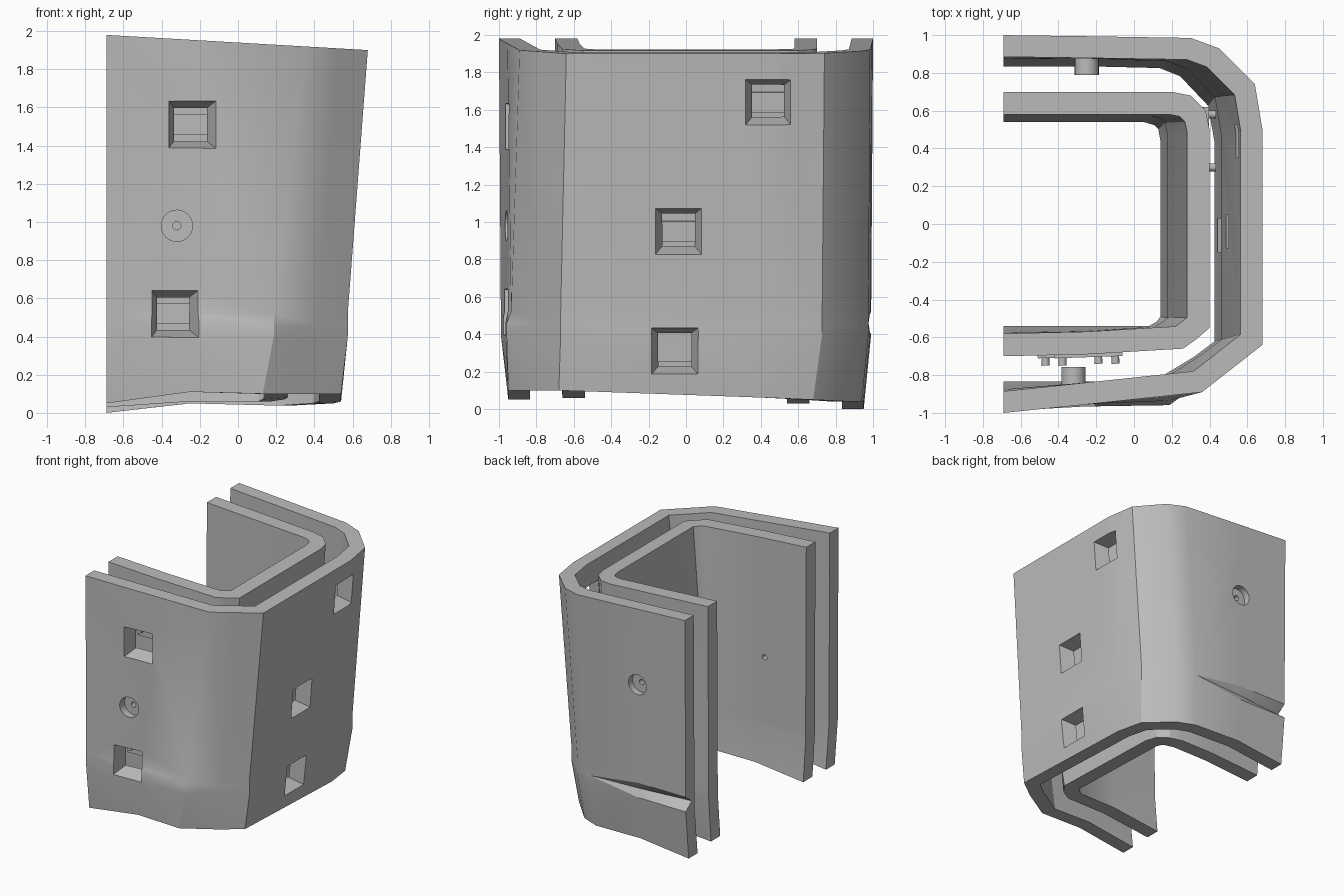
import bpy, bmesh
from math import radians, sqrt
from mathutils import Matrix, Vector

cube = bpy.data.objects.get("Cube")
if cube:
    bpy.data.objects.remove(cube)

grey = bpy.data.materials.new("plain_grey")
grey.use_nodes = True
grey.diffuse_color = (0.5, 0.5, 0.5, 1)
grey.node_tree.nodes["Principled BSDF"].inputs["Base Color"].default_value = (0.5, 0.5, 0.5, 1)


def make_object(name, bm):
    bmesh.ops.recalc_face_normals(bm, faces=bm.faces)
    mesh = bpy.data.meshes.new(name)
    bm.to_mesh(mesh)
    bm.free()
    mesh.materials.append(grey)
    obj = bpy.data.objects.new(name, mesh)
    bpy.context.collection.objects.link(obj)
    return obj


def lerp(a, b, f):
    return a + (b - a) * f


def inset_path(path, thick):
    """Mitred offset of an open path toward its left side."""
    pts = [Vector(p) for p in path]
    dirs = [(b - a).normalized() for a, b in zip(pts, pts[1:])]
    result = []
    for i, p in enumerate(pts):
        a, b = dirs[max(i - 1, 0)], dirs[min(i, len(dirs) - 1)]
        na, nb = Vector((-a.y, a.x)), Vector((-b.y, b.x))
        if i in (0, len(pts) - 1):
            result.append(Vector((p.x, p.y + na.y * thick)))
        else:
            m = (na + nb).normalized()
            result.append(p + m * thick / m.dot(na))
    return result


def knee_point(t, b):
    """Outline point at the bend near the foot of the shell."""
    y = max(lerp(t[1], b[1], 0.75), lerp(t[1], b[1], 0.2), key=abs)
    return (lerp(t[0], b[0], 0.75), y)


def shell(name, top, bottom, feet, thick, groove):
    """C-shaped wall lofted from a top outline to a narrower bottom outline."""
    knee = [knee_point(t, b) for t, b in zip(top, bottom)]
    rows = []
    for path, kind in ((top, "top"), (knee, 0.52), (knee, 0.46), (knee, 0.40), (bottom, "foot")):
        inner = inset_path(path, thick)
        row = []
        for i, (o, n) in enumerate(zip(path, inner)):
            ox, oy = o
            zo = zn = kind
            if kind == "top":
                zo, zn = (1.98 - 0.058 * (p[0] + 0.69) for p in (o, n))
            elif kind == "foot":
                zo = zn = feet[i]
            # ledge on the front, wedge groove on the back
            if groove and i < 3 and kind in (0.46, 0.40):
                oy -= 0.012 * i
            if groove and kind == 0.46 and oy > 0.5 and ox < 0:
                oy -= 0.08 * min(1, -ox / 0.6)
            row.append(((ox, oy, zo), (n.x, n.y, zn)))
        rows.append(row)
    bm = bmesh.new()
    grid = [[[bm.verts.new(c) for c in pair] for pair in row] for row in rows]
    last = len(top) - 1
    for r0, r1 in zip(grid, grid[1:]):
        for i in range(last):
            for s in (0, 1):
                bm.faces.new((r0[i][s], r0[i + 1][s], r1[i + 1][s], r1[i][s]))
        for i in (0, last):
            bm.faces.new((r0[i][0], r0[i][1], r1[i][1], r1[i][0]))
    for r in (grid[0], grid[-1]):
        for i in range(last):
            bm.faces.new((r[i][0], r[i + 1][0], r[i + 1][1], r[i][1]))
    bmesh.ops.triangulate(bm, faces=[f for f in bm.faces if len(f.verts) > 3])
    return make_object(name, bm)


def wall_frame(x, y, z, yaw, lean=0):
    """Frame on a wall: local z points outward, local y points up."""
    return (Matrix.Translation((x, y, z)) @ Matrix.Rotation(radians(yaw), 4, "Z")
            @ Matrix.Rotation(radians(90 + lean), 4, "X"))


def post(name, frame, low, high, r_low, r_high=None, sides=24, spin=0, at=(0, 0)):
    bm = bmesh.new()
    place = (frame @ Matrix.Translation((at[0], at[1], (low + high) / 2))
             @ Matrix.Rotation(radians(spin), 4, "Z"))
    bmesh.ops.create_cone(bm, cap_ends=True, segments=sides, radius1=r_low,
                          radius2=r_high or r_low, depth=high - low, matrix=place)
    return make_object(name, bm)


def plate(name, frame, size):
    bm = bmesh.new()
    bmesh.ops.create_cube(bm, size=1, matrix=frame @ Matrix.Diagonal((*size, 1)))
    return make_object(name, bm)


def cut(target, cutters):
    for c in cutters:
        c.hide_render = True
        mod = target.modifiers.new("cut", "BOOLEAN")
        mod.operation, mod.solver, mod.object = "DIFFERENCE", "EXACT", c
    graph = bpy.context.evaluated_depsgraph_get()
    graph.update()
    mesh = bpy.data.meshes.new_from_object(target.evaluated_get(graph))
    target.modifiers.clear()
    target.data = mesh


# Outer and inner shells
outer = shell(
    "outer_shell",
    [(-.69, -1), (-.25, -.955), (.36, -.89), (.52, -.765), (.68, -.64), (.68, .5),
     (.64, .74), (.45, .93), (.3, .985), (-.25, .994), (-.69, 1)],
    [(-.69, -.95), (-.25, -.95), (.13, -.95), (.38, -.8), (.54, -.68), (.54, .45),
     (.5, .68), (.31, .88), (.16, .94), (-.25, .95), (-.69, .95)],
    [.05, .11, .1, .1, .1, .06, .05, .04, .04, .05, 0], .115, True)
inner = shell(
    "inner_shell",
    [(-.69, -.7), (-.25, -.69), (.26, -.66), (.33, -.61), (.4, -.55), (.4, .5),
     (.38, .6), (.3, .68), (.2, .7), (-.25, .7), (-.69, .7)],
    [(-.69, -.66), (-.25, -.66), (.11, -.66), (.2, -.61), (.26, -.53), (.26, .45),
     (.24, .56), (.17, .63), (.07, .66), (-.25, .66), (-.69, .66)],
    [.06, .11, .11, .11, .11, .08, .07, .06, .06, .06, .03], .12, False)


def right_x(x_top, z):
    return x_top - 0.14 * (1.92 - z) / 1.85


# Window positions, with matching plates on the inner shell
windows = [(wall_frame(x, y, z, 5), wall_frame(x, -.69, z, 2))
           for x, y, z in ((-.24, -.953, 1.51), (-.33, -.965, .52))]
windows += [(wall_frame(right_x(.68, z), y, z, 90, 4), wall_frame(right_x(.4, z), y, z, 90, 4))
            for y, z in ((.44, 1.64), (-.04, .95), (-.06, .31))]
cutters = [post("window_cutter", f, -.2, .05, .06 * sqrt(2), .138 * sqrt(2), 4, 45)
           for f, _ in windows]
parts = [outer, inner]
for i, (_, f) in enumerate(windows):
    parts.append(plate(f"mount_plate_{i}", f, (.36, .11, .03)))
    for x in (-.14, .14):
        parts.append(post(f"plate_bolt_{i}", f, 0, .055, .021, sides=16, at=(x, 0)))

# Round screw seats with bosses behind them
drills = []
for name, frame in (("front_boss", wall_frame(-.32, -.963, .98, 0)),
                    ("back_boss", wall_frame(-.25, .995, 1.33, 180))):
    boss = post(name, frame, -.205, -.1, .064)
    drill = post("drill_cutter", frame, -.55, .1, .021, sides=16)
    cutters += [post("seat_cutter", frame, -.06, .08, .082, sides=32), drill]
    drills.append(drill)
    cut(boss, [drill])
    parts.append(boss)

cut(outer, cutters)
cut(inner, drills)
for c in cutters:
    bpy.data.objects.remove(c)

# Smooth the rounded corners, keep edges crisp
bpy.ops.object.select_all(action="DESELECT")
for p in parts:
    p.select_set(True)
bpy.context.view_layer.objects.active = outer
bpy.ops.object.shade_smooth_by_angle(angle=radians(28))
